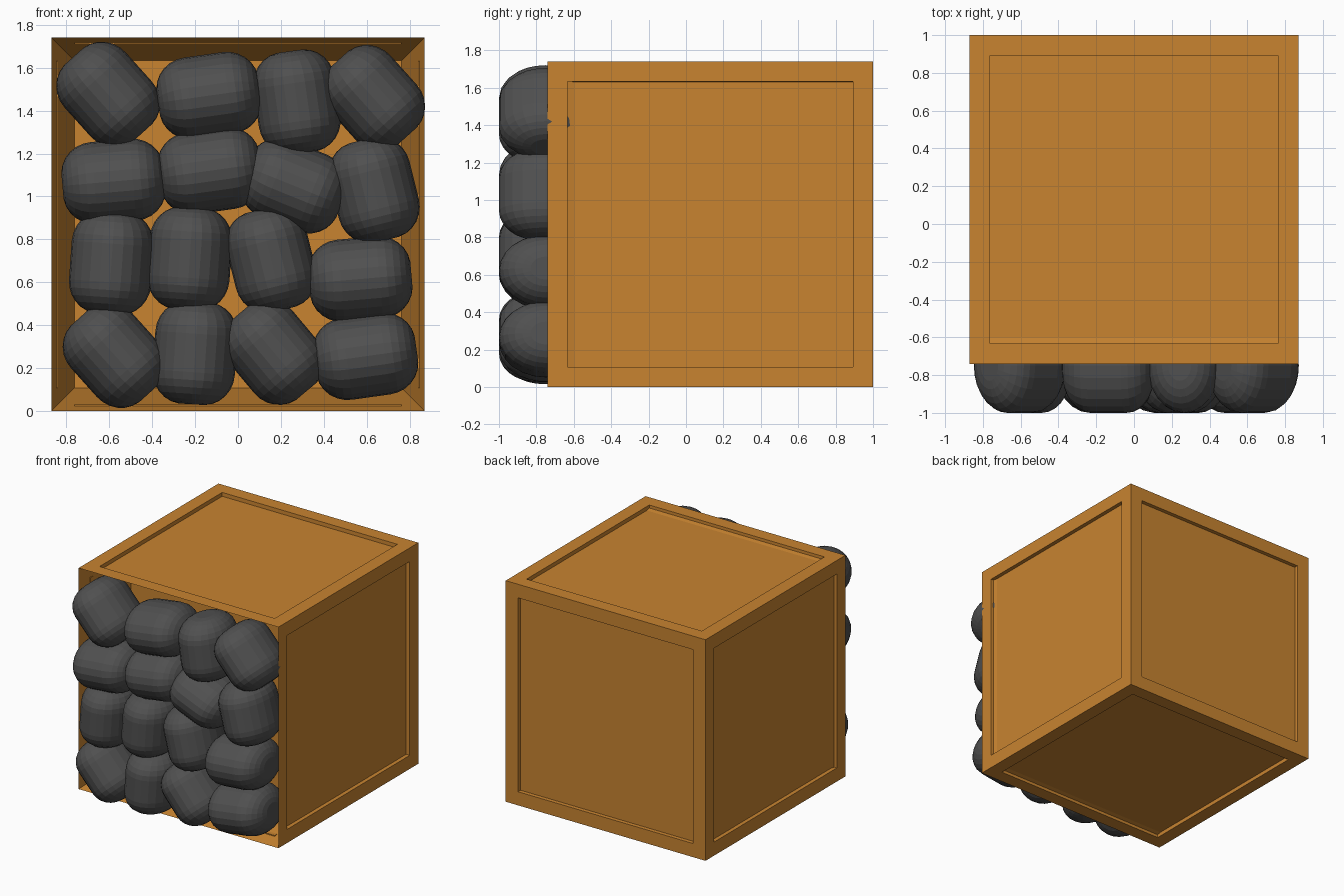
import bpy, bmesh
from math import cos, sin, pi, radians
from mathutils import Matrix

if "Cube" in bpy.data.objects:
    bpy.data.objects.remove(bpy.data.objects["Cube"])


def material(name, color):
    m = bpy.data.materials.new(name)
    m.diffuse_color = color
    m.use_nodes = True
    m.node_tree.nodes["Principled BSDF"].inputs["Base Color"].default_value = m.diffuse_color
    return m


def make_object(name, bm, mat):
    bmesh.ops.recalc_face_normals(bm, faces=bm.faces)
    mesh = bpy.data.meshes.new(name)
    bm.to_mesh(mesh)
    bm.free()
    mesh.materials.append(mat)
    ob = bpy.data.objects.new(name, mesh)
    bpy.context.collection.objects.link(ob)
    return ob


wood = material("wood", (0.58, 0.23, 0.03, 1))
coal = material("coal", (0.08, 0.08, 0.08, 1))

# Crate: cube with five recessed panels and a tapered front cavity
SIZE, BORDER, RECESS, CAVITY = 1.74, 0.107, 0.03, 0.5
bm = bmesh.new()
bmesh.ops.create_cube(bm, size=SIZE, matrix=Matrix.Translation((0, 0.13, SIZE / 2)))
bm.normal_update()
front = [f for f in bm.faces if f.normal.y < -0.5]
panels = [f for f in bm.faces if f not in front]
bmesh.ops.inset_individual(bm, faces=panels, thickness=BORDER, use_even_offset=True)
bmesh.ops.inset_individual(bm, faces=panels, thickness=0.001, depth=-RECESS, use_even_offset=True)
bmesh.ops.inset_individual(bm, faces=front, thickness=BORDER, depth=-CAVITY, use_even_offset=True)
make_object("crate", bm, wood)

# Lumps: short rounded barrels, deeper front to back than they are tall
SEGMENTS, CAP_STEPS = 24, 6
HALF_LENGTH, FLAT, RADIUS, DEPTH = 0.24, 0.09, 0.192, 0.25


def lump(name, x, z, angle):
    half = []
    for i in range(CAP_STEPS + 1):
        a = pi / 2 * i / CAP_STEPS * 0.94
        half.append((FLAT + (HALF_LENGTH - FLAT) * sin(a), 0.25 + 0.75 * cos(a)))
    profile = [(-u, r) for u, r in reversed(half)] + half
    bm = bmesh.new()
    rings = []
    for u, r in profile:
        rings.append([bm.verts.new((u, DEPTH * r * cos(2 * pi * k / SEGMENTS),
                                    RADIUS * r * sin(2 * pi * k / SEGMENTS)))
                      for k in range(SEGMENTS)])
    for a, b in zip(rings, rings[1:]):
        for k in range(SEGMENTS):
            n = (k + 1) % SEGMENTS
            bm.faces.new((a[k], a[n], b[n], b[k]))
    bm.faces.new(rings[0])
    bm.faces.new(rings[-1])
    ob = make_object(name, bm, coal)
    ob.location = (x, -0.75, z)
    ob.rotation_euler = (0, -radians(angle), 0)


# Centre x, centre z and tilt of the long axis, row by row from the top
LUMPS = [
    (-0.605, 1.475, -48), (-0.135, 1.47, 8), (0.275, 1.44, 98), (0.63, 1.46, -48),
    (-0.58, 1.07, 5), (-0.13, 1.12, 8), (0.26, 1.05, -22), (0.635, 1.03, 104),
    (-0.59, 0.69, 86), (-0.225, 0.71, 86), (0.155, 0.705, 104), (0.57, 0.615, 5),
    (-0.575, 0.26, -48), (-0.2, 0.27, 86), (0.165, 0.275, -50), (0.595, 0.255, 8),
]
for i, spec in enumerate(LUMPS):
    lump(f"lump_{i + 1}", *spec)
